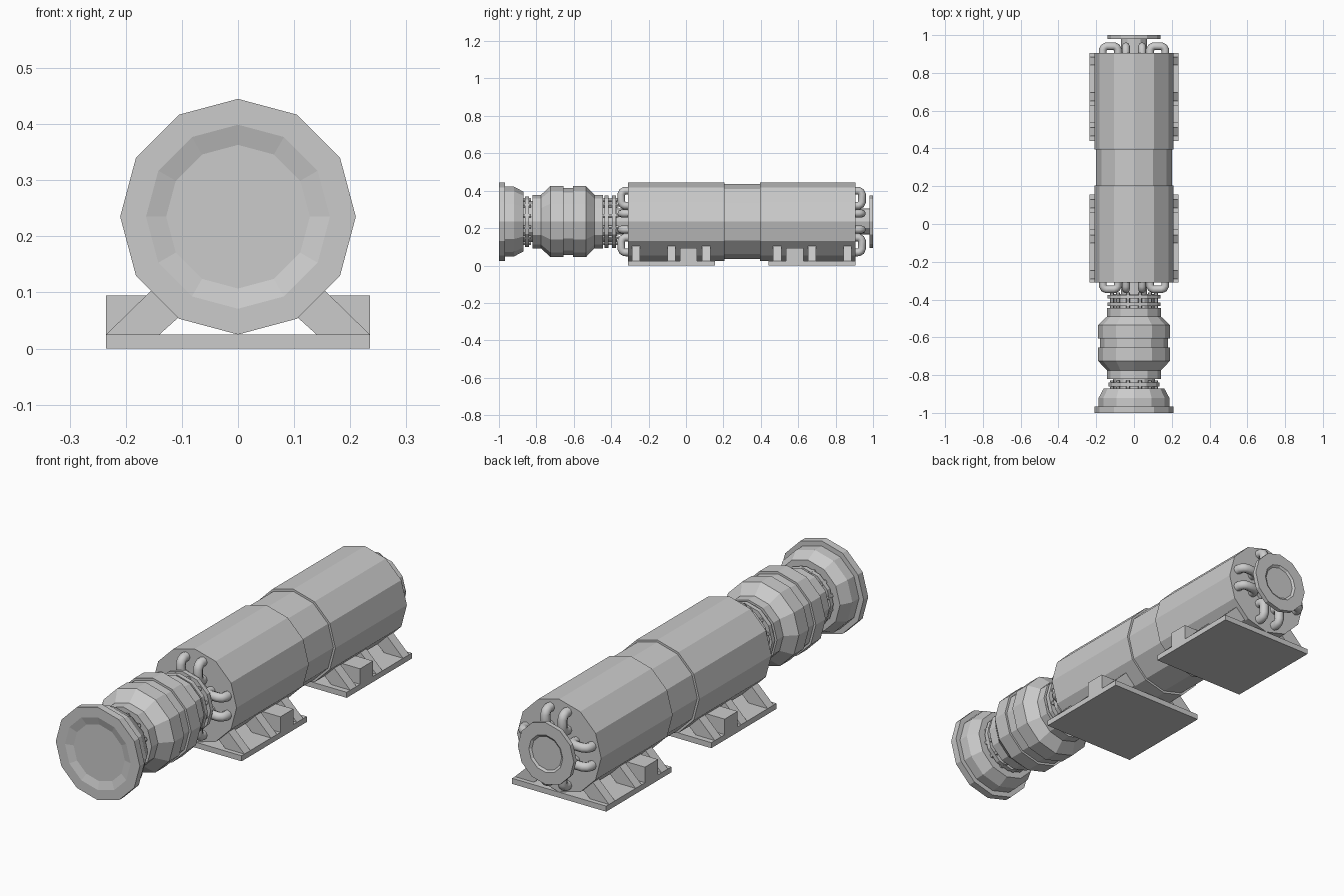
import bpy, bmesh, math
from mathutils import Vector

if "Cube" in bpy.data.objects:
    bpy.data.objects.remove(bpy.data.objects["Cube"])

CZ = 0.235      # height of the machine axis
MID = 0.2975    # mirror plane of the long body (y)
SIDES = 12


def make_object(name, bm):
    bmesh.ops.recalc_face_normals(bm, faces=bm.faces)
    mesh = bpy.data.meshes.new(name)
    bm.to_mesh(mesh)
    bm.free()
    ob = bpy.data.objects.new(name, mesh)
    bpy.context.collection.objects.link(ob)
    return ob


def lathe(name, profile, sides=SIDES, cx=0.0, cz=CZ):
    """Closed turned part around the y axis from (y, radius) pairs."""
    bm = bmesh.new()
    rings = []
    for y, r in profile:
        rings.append([bm.verts.new((cx + r * math.cos(math.tau * i / sides), y,
                                    cz + r * math.sin(math.tau * i / sides)))
                      for i in range(sides)])
    for a, b in zip(rings, rings[1:]):
        for i in range(sides):
            j = (i + 1) % sides
            bm.faces.new((a[i], a[j], b[j], b[i]))
    bm.faces.new(rings[0])
    bm.faces.new(rings[-1])
    return make_object(name, bm)


def prism(name, outline, y0, y1):
    """Extrude an (x, z) outline along y."""
    bm = bmesh.new()
    face = bm.faces.new([bm.verts.new((x, y0, z)) for x, z in outline])
    ext = bmesh.ops.extrude_face_region(bm, geom=[face])
    verts = [g for g in ext["geom"] if isinstance(g, bmesh.types.BMVert)]
    bmesh.ops.translate(bm, verts=verts, vec=(0, y1 - y0, 0))
    return make_object(name, bm)


def tube(name, points, radius):
    cu = bpy.data.curves.new(name, 'CURVE')
    cu.dimensions = '3D'
    cu.bevel_depth = radius
    cu.bevel_resolution = 2
    sp = cu.splines.new('POLY')
    sp.points.add(len(points) - 1)
    for p, co in zip(sp.points, points):
        p.co = (*co, 1)
    ob = bpy.data.objects.new(name, cu)
    bpy.context.collection.objects.link(ob)
    bpy.ops.object.select_all(action='DESELECT')
    ob.select_set(True)
    bpy.context.view_layer.objects.active = ob
    bpy.ops.object.convert(target='MESH')


# Long body with a slightly narrower waist
lathe("main_body", [(-0.31, 0.21), (0.205, 0.21), (0.205, 0.2),
                    (0.395, 0.2), (0.395, 0.21), (0.905, 0.21)])

# Front mouth with shallow recessed face
lathe("front_mouth", [(-0.99, 0.128), (-1.0, 0.164), (-1.0, 0.21), (-0.967, 0.21),
                      (-0.967, 0.187), (-0.92, 0.187), (-0.87, 0.16), (-0.87, 0.11)])
lathe("front_joint_plate", [(-0.86, 0.135), (-0.84, 0.135)])
lathe("front_neck", [(-0.88, 0.11), (-0.81, 0.11)])

# Coupling drum
lathe("coupling_drum", [(-0.82, 0.143), (-0.775, 0.143), (-0.725, 0.19), (-0.655, 0.19),
                        (-0.655, 0.18), (-0.605, 0.18), (-0.605, 0.19), (-0.535, 0.19),
                        (-0.49, 0.143), (-0.445, 0.143)])

# Bolted flange pair between drum and body
lathe("rear_neck", [(-0.45, 0.11), (-0.37, 0.11)])
for i, y in enumerate((-0.435, -0.395)):
    lathe(f"flange_plate_{i}", [(y, 0.14), (y + 0.02, 0.14)])
lathe("body_stub_front", [(-0.38, 0.07), (-0.30, 0.07)])

# Bolts around both joints
for i in range(SIDES):
    a = math.tau * (i + 0.5) / SIDES
    x, z = 0.12 * math.cos(a), CZ + 0.12 * math.sin(a)
    lathe(f"flange_bolt_{i}", [(-0.448, 0.011), (-0.362, 0.011)], 6, x, z)
    lathe(f"mouth_bolt_{i}", [(-0.872, 0.011), (-0.828, 0.011)], 6, x, z)

# Rear end cap
lathe("rear_stub", [(0.90, 0.07), (0.985, 0.07)])
lathe("rear_cap", [(0.98, 0.14), (1.0, 0.14), (1.0, 0.085), (0.993, 0.075)])

# Looped pipes: a pair on each of four sides, at both body ends
loop = [(0.165, -0.02), (0.165, 0.018), (0.158, 0.03), (0.145, 0.036),
        (0.105, 0.036), (0.092, 0.03), (0.085, 0.018), (0.085, -0.02)]
for end, (y0, s) in {"front": (-0.31, -1), "rear": (0.905, 1)}.items():
    for q in range(4):
        out = Vector((math.cos(q * math.pi / 2), 0, math.sin(q * math.pi / 2)))
        side = Vector((-out.z, 0, out.x))
        for k in (-1, 1):
            pts = [out * r + side * (0.043 * k) + Vector((0, y0 + s * d, CZ))
                   for r, d in loop]
            tube(f"pipe_{end}_{q}_{k}", pts, 0.021)

# Feet: base plate, slanted ribs and a middle block, mirrored about the body centre
W, T = 0.235, 0.025
rib = [(W, T), (0.14, T), (0.09, 0.07), (0.13, 0.12), (0.155, 0.103)]
block = [(W, T), (W, 0.095), (0.14, 0.095), (0.14, T)]
for foot in ("front", "rear"):
    def span(a, b):
        return (a, b) if foot == "front" else (2 * MID - b, 2 * MID - a)
    prism(f"{foot}_base_plate", [(-W, 0), (W, 0), (W, T), (-W, T)], *span(-0.31, 0.155))
    for s in (-1, 1):
        for i, (a, b) in enumerate(((-0.29, -0.247), (-0.1, -0.057), (0.085, 0.13))):
            prism(f"{foot}_rib_{s}_{i}", [(s * x, z) for x, z in rib], *span(a, b))
        prism(f"{foot}_block_{s}", [(s * x, z) for x, z in block], *span(-0.033, 0.06))
